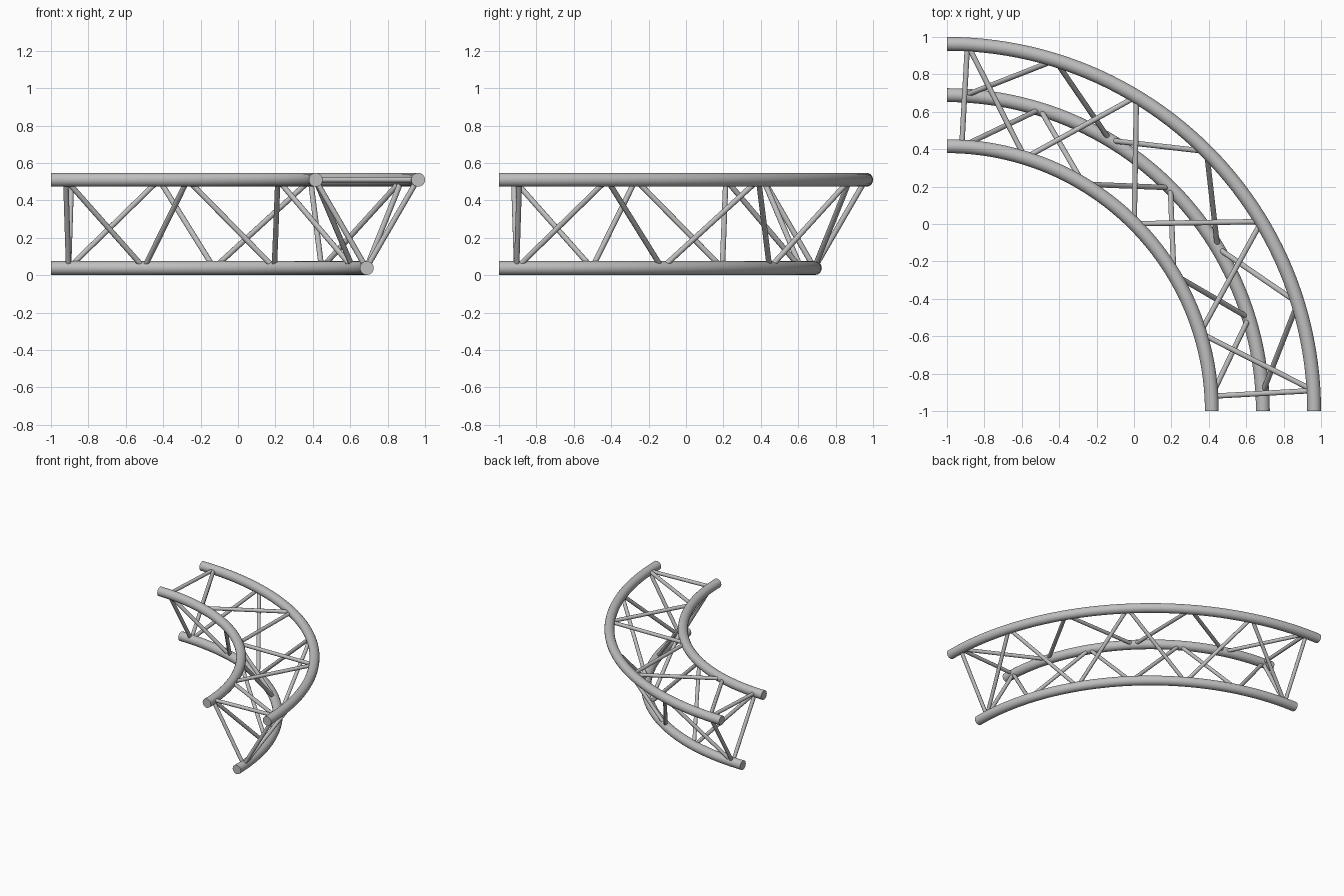
import bpy, bmesh, math
from mathutils import Matrix, Vector

cube = bpy.data.objects.get("Cube")
if cube:
    bpy.data.objects.remove(cube, do_unlink=True)

CENTRE = Vector((-1, -1, 0))      # centre of the quarter bend
TUBE_R, BRACE_R = 0.037, 0.0145
CHORDS = {                        # bend radius, height
    "outer": (1.963, 0.510),
    "inner": (1.416, 0.510),
    "lower": (1.689, 0.038),
}
FIRST, LAST, BAYS = 3.2, 86.8, 6  # node angles in degrees

metal = bpy.data.materials.new("light grey metal")
metal.use_nodes = True
grey = (0.52, 0.52, 0.52, 1)
metal.diffuse_color = grey
metal.node_tree.nodes["Principled BSDF"].inputs["Base Color"].default_value = grey


def finish(bm, name):
    """Turn a bmesh into a smooth-sided metal object."""
    bmesh.ops.recalc_face_normals(bm, faces=bm.faces[:])
    mesh = bpy.data.meshes.new(name)
    bm.to_mesh(mesh)
    bm.free()
    mesh.materials.append(metal)
    obj = bpy.data.objects.new(name, mesh)
    bpy.context.collection.objects.link(obj)
    bpy.ops.object.select_all(action='DESELECT')
    obj.select_set(True)
    bpy.context.view_layer.objects.active = obj
    bpy.ops.object.shade_smooth_by_angle(angle=math.radians(35))


def chord(name, radius, height):
    """Sweep a circle through a quarter turn and cap both ends."""
    bm = bmesh.new()
    place = Matrix.Translation(CENTRE + Vector((radius, 0, height)))
    bmesh.ops.create_circle(bm, segments=20, radius=TUBE_R,
                            matrix=place @ Matrix.Rotation(math.pi / 2, 4, 'X'))
    bmesh.ops.spin(bm, geom=bm.verts[:] + bm.edges[:], cent=CENTRE, axis=(0, 0, 1),
                   angle=math.pi / 2, steps=48)
    bmesh.ops.holes_fill(bm, edges=[e for e in bm.edges if e.is_boundary], sides=0)
    finish(bm, name)


def node(chord_name, index):
    """Point on a chord's centre line where braces meet."""
    radius, height = CHORDS[chord_name]
    a = math.radians(FIRST + (LAST - FIRST) * index / BAYS)
    return CENTRE + Vector((radius * math.cos(a), radius * math.sin(a), height))


def add_brace(bm, start, end):
    """Straight round bar between two nodes."""
    span = end - start
    turn = span.to_track_quat('Z', 'Y').to_matrix().to_4x4()
    bmesh.ops.create_cone(bm, cap_ends=True, segments=14, radius1=BRACE_R, radius2=BRACE_R,
                          depth=span.length,
                          matrix=Matrix.Translation((start + end) / 2) @ turn)


# Three curved main tubes
for key, (radius, height) in CHORDS.items():
    chord(key + "_chord", radius, height)

# Zigzag bracing on each side, closed by a straight bar at both ends
for name, even, odd in (("top_bracing", "outer", "inner"),
                        ("outer_bracing", "lower", "outer"),
                        ("inner_bracing", "inner", "lower")):
    bm = bmesh.new()
    for i in range(BAYS):
        a, b = (even, odd) if i % 2 == 0 else (odd, even)
        add_brace(bm, node(a, i), node(b, i + 1))
    for i in (0, BAYS):
        add_brace(bm, node(even, i), node(odd, i))
    finish(bm, name)
